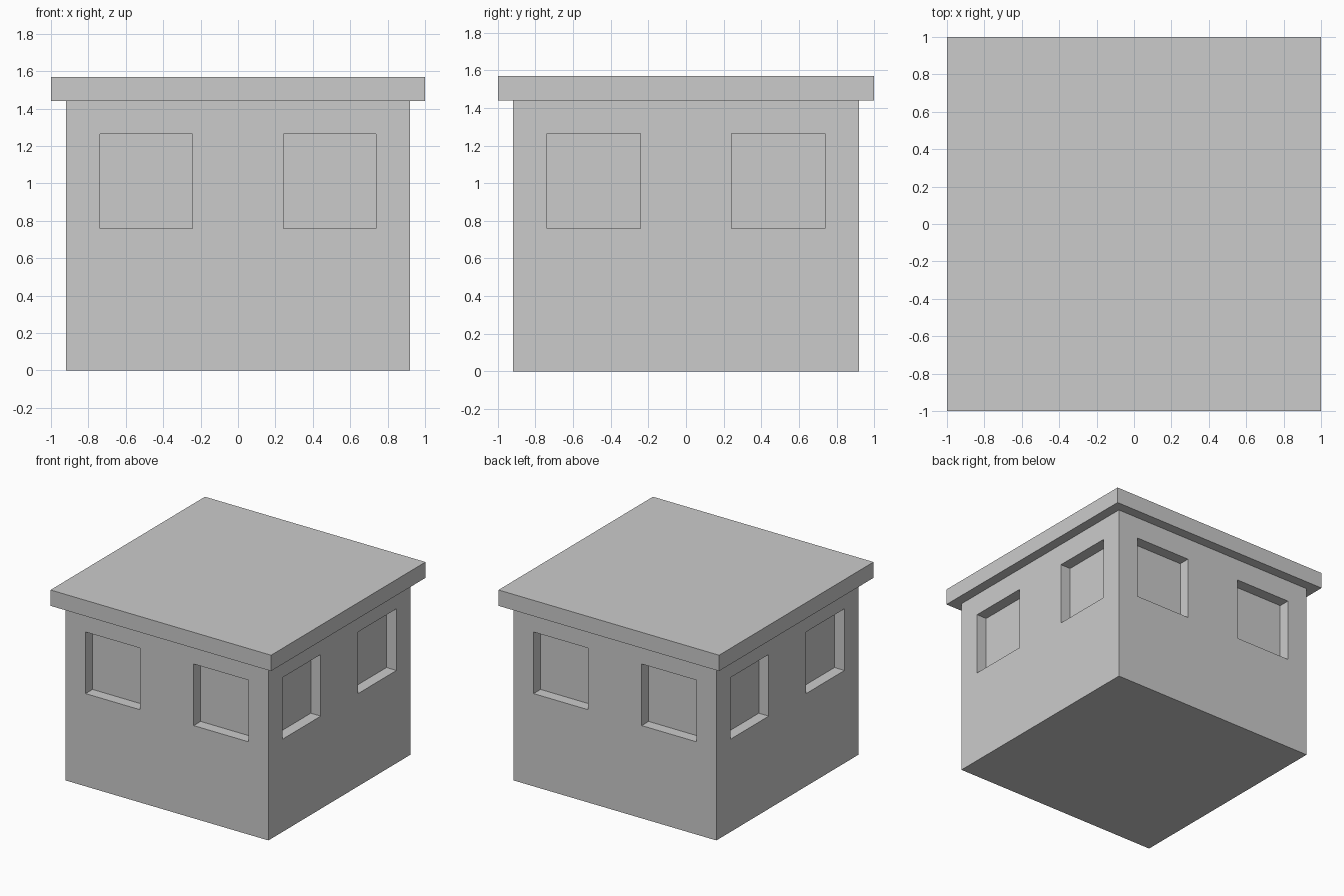
import bpy

if "Cube" in bpy.data.objects:
    bpy.data.objects.remove(bpy.data.objects["Cube"])

BODY, WALL_TOP = 0.92, 1.44      # wall half-width and height
ROOF_TOP = 1.57
WIN_X, WIN_W = 0.49, 0.495       # window centre offset and width
WIN_LOW, WIN_HIGH = 0.76, 1.265
DEPTH = 0.09                     # window recess depth


def box(name, centre, size):
    bpy.ops.mesh.primitive_cube_add(size=1, location=centre)
    ob = bpy.context.object
    ob.name = name
    ob.scale = size
    bpy.ops.object.transform_apply(location=True, rotation=False, scale=True)
    return ob


# Walls and overhanging flat roof
walls = box("walls", (0, 0, WALL_TOP / 2), (2 * BODY, 2 * BODY, WALL_TOP))
box("roof", (0, 0, (WALL_TOP + ROOF_TOP) / 2), (2, 2, ROOF_TOP - WALL_TOP))

# Two recessed windows on each of the four sides
zc, h = (WIN_LOW + WIN_HIGH) / 2, WIN_HIGH - WIN_LOW
cutters = []
for side in (-1, 1):
    for u in (-WIN_X, WIN_X):
        cutters.append(box("window_cutter", (u, side * BODY, zc), (WIN_W, 2 * DEPTH, h)))
        cutters.append(box("window_cutter", (side * BODY, u, zc), (2 * DEPTH, WIN_W, h)))

bpy.ops.object.select_all(action='DESELECT')
for c in cutters:
    c.select_set(True)
bpy.context.view_layer.objects.active = cutters[0]
bpy.ops.object.join()
cutter = bpy.context.object
cutter.name = "window_cutters"
cutter.hide_render = True

mod = walls.modifiers.new("windows", 'BOOLEAN')
mod.operation = 'DIFFERENCE'
mod.solver = 'EXACT'
mod.object = cutter

# Bake the recesses and drop the helper
bpy.ops.object.select_all(action='DESELECT')
walls.select_set(True)
bpy.context.view_layer.objects.active = walls
bpy.ops.object.modifier_apply(modifier=mod.name)
bpy.data.objects.remove(cutter, do_unlink=True)
